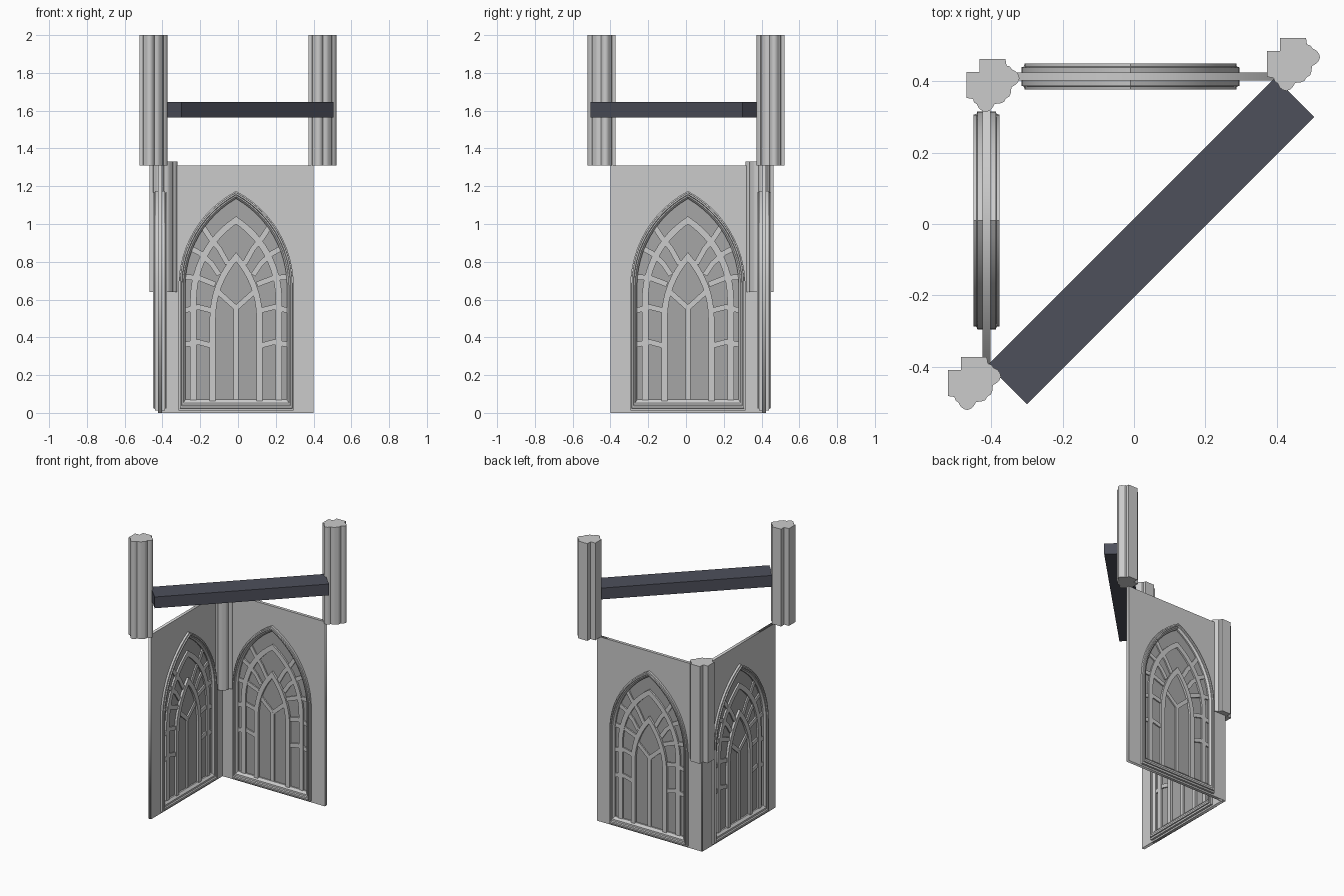
import bpy, bmesh, math
from mathutils import Matrix, Vector

if "Cube" in bpy.data.objects:
    bpy.data.objects.remove(bpy.data.objects["Cube"])


def material(name, rgb):
    m = bpy.data.materials.new(name)
    m.diffuse_color = (*rgb, 1)
    m.use_nodes = True
    m.node_tree.nodes["Principled BSDF"].inputs["Base Color"].default_value = m.diffuse_color
    return m


beam_mat = material("dark_slate", (0.075, 0.08, 0.105))
glass_mat = material("dark_pane", (0.38, 0.38, 0.38))


def loft(bm, rings, closed=False):
    """Skin equal-length rings of points; cap the ends unless closed."""
    vs = [[bm.verts.new(p) for p in r] for r in rings]
    n = len(vs[0])
    for i in range(len(vs) if closed else len(vs) - 1):
        a, b = vs[i], vs[(i + 1) % len(vs)]
        for j in range(n):
            k = (j + 1) % n
            bm.faces.new((a[j], a[k], b[k], b[j]))
    if not closed:
        bm.faces.new(vs[0])
        bm.faces.new(vs[-1][::-1])


def finish(bm, name, mat=None, smooth=None):
    bmesh.ops.recalc_face_normals(bm, faces=bm.faces)
    me = bpy.data.meshes.new(name)
    bm.to_mesh(me)
    bm.free()
    ob = bpy.data.objects.new(name, me)
    bpy.context.collection.objects.link(ob)
    if mat:
        me.materials.append(mat)
    if smooth:
        bpy.ops.object.select_all(action='DESELECT')
        ob.select_set(True)
        bpy.context.view_layer.objects.active = ob
        bpy.ops.object.shade_smooth_by_angle(angle=math.radians(smooth))
    return ob


def plate(name, loops, half, mat=None):
    """Upright flat plate with holes, from 2D outlines in width and height."""
    cu = bpy.data.curves.new(name, 'CURVE')
    cu.dimensions, cu.fill_mode, cu.extrude = '2D', 'BOTH', half
    for loop in loops:
        s = cu.splines.new('POLY')
        s.points.add(len(loop) - 1)
        for p, (x, y) in zip(s.points, loop):
            p.co = (x, y, 0, 1)
        s.use_cyclic_u = True
    tmp = bpy.data.objects.new(name, cu)
    bpy.context.collection.objects.link(tmp)
    bpy.context.view_layer.update()
    me = bpy.data.meshes.new_from_object(
        tmp.evaluated_get(bpy.context.evaluated_depsgraph_get()))
    bpy.data.objects.remove(tmp)
    bm = bmesh.new()
    bm.from_mesh(me)
    bmesh.ops.remove_doubles(bm, verts=bm.verts, dist=1e-5)
    bm.transform(Matrix.Rotation(math.pi / 2, 4, 'X'))
    return finish(bm, name, mat)


def arch(w, base, spring, apex, d=0.0, n=12, sill=1.6):
    """Pointed arch outline from the left foot over the apex, inset by d."""
    h = apex - spring
    R = (w * w + h * h) / (2 * w)
    c = R - w
    top = math.acos(c / (R - d))
    half = [(w - d, base + d * sill)]
    half += [((R - d) * math.cos(top * i / n) - c,
              spring + (R - d) * math.sin(top * i / n)) for i in range(n + 1)]
    half[-1] = (0, half[-1][1])
    return [(-x, z) for x, z in half] + half[-2::-1]


def bar(bm, pts, width, half):
    """Rectangular bar following a path in the window plane."""
    P = [Vector(p) for p in pts]
    rings = []
    for i, p in enumerate(P):
        a = (p - P[max(i - 1, 0)]).normalized()
        b = (P[min(i + 1, len(P) - 1)] - p).normalized()
        t = (a + b).normalized()
        m = Vector((-t.y, t.x))
        k = 1 / max(0.5, m.dot(Vector((-(b if b.length else a).y, (b if b.length else a).x))))
        q, r = p + m * width / 2 * k, p - m * width / 2 * k
        rings.append([(q.x, -half, q.y), (q.x, half, q.y),
                      (r.x, half, r.y), (r.x, -half, r.y)])
    loft(bm, rings)


OUT = (0.305, 0.012, 0.67, 1.175)


def window_wall(side, place):
    parts = []
    # wall slab with arched opening, and recessed pane
    rect = [(-0.41, 0), (0.41, 0), (0.41, 1.31), (-0.41, 1.31)]
    parts.append(plate(side + "_wall", [rect, arch(*OUT, 0.015)], 0.011))
    parts.append(plate(side + "_pane", [arch(*OUT, 0.02)], 0.004, glass_mat))

    # moulded frame: stepped section swept round the arch, same on both faces
    sec = [(0, .026), (.007, .028), (.008, .036), (.016, .036), (.019, .029),
           (.026, .028), (.036, .014)]
    sec = [(d, -v) for d, v in sec] + [(d, v) for d, v in sec[::-1]]
    loops = [[(x, v, z) for x, z in arch(*OUT, d)] for d, v in sec]
    bm = bmesh.new()
    loft(bm, loops_to_closed := [list(r) for r in zip(*loops)], closed=True)
    parts.append(finish(bm, side + "_frame", smooth=25))

    # tracery: two nested arches, forked mullion and mirrored ribs
    bm = bmesh.new()
    bar(bm, arch(0.226, 0.05, 0.6, 1.02), 0.034, 0.016)
    bar(bm, arch(0.124, 0.05, 0.5, 0.825, n=8), 0.032, 0.02)
    bar(bm, [(0, 0.05), (0, 0.56)], 0.025, 0.014)
    ribs = [[(0, .555), (-.10, .645)],
            [(-.285, .36), (-.20, .375), (-.125, .355)],
            [(-.285, .54), (-.20, .56), (-.12, .54)],
            [(-.28, .72), (-.20, .715), (-.11, .68)],
            [(-.255, .88), (-.19, .845), (-.13, .79), (-.09, .73)],
            [(-.185, 1.0), (-.14, .93), (-.09, .87), (-.045, .79)]]
    for r in ribs:
        for s in (1, -1):
            bar(bm, [(s * x, z) for x, z in r], 0.028, 0.013)
    parts.append(finish(bm, side + "_tracery"))
    for ob in parts:
        ob.data.transform(place)


window_wall("back", Matrix.Translation((-0.01, 0.413, 0)))
window_wall("left", Matrix.Translation((-0.413, 0.01, 0)) @ Matrix.Rotation(math.pi / 2, 4, 'Z'))

# clustered column section: half of it, mirrored across the diagonal
HALF = [(-13.5, 13.5), (-13.5, 26.5), (12.5, 26.5), (13.5, 20), (17, 19), (19, 16),
        (23, 14), (25.7, 10.5), (26.5, 7), (25, 3), (21.5, 0), (18.5, -1.5),
        (18, -7), (16.5, -11)]
SECTION = HALF + [(13, -13)] + [(-y, -x) for x, y in HALF[:0:-1]]


def column(name, x, y, z0, z1):
    bm = bmesh.new()
    loft(bm, [[(x + a / 358, y + b / 358, z) for a, b in SECTION] for z in (z0, z1)])
    finish(bm, name, smooth=40)


column("right_column", 0.447, 0.447, 1.31, 2.0)
column("left_column", -0.447, -0.447, 1.31, 2.0)
column("corner_column", -0.395, 0.388, 0.64, 1.33)

# diagonal beam
bm = bmesh.new()
beam = [(0.395, 0.41), (0.505, 0.30), (-0.30, -0.505), (-0.41, -0.395)]
loft(bm, [[(x, y, z) for x, y in beam] for z in (1.565, 1.645)])
finish(bm, "diagonal_beam", beam_mat)
